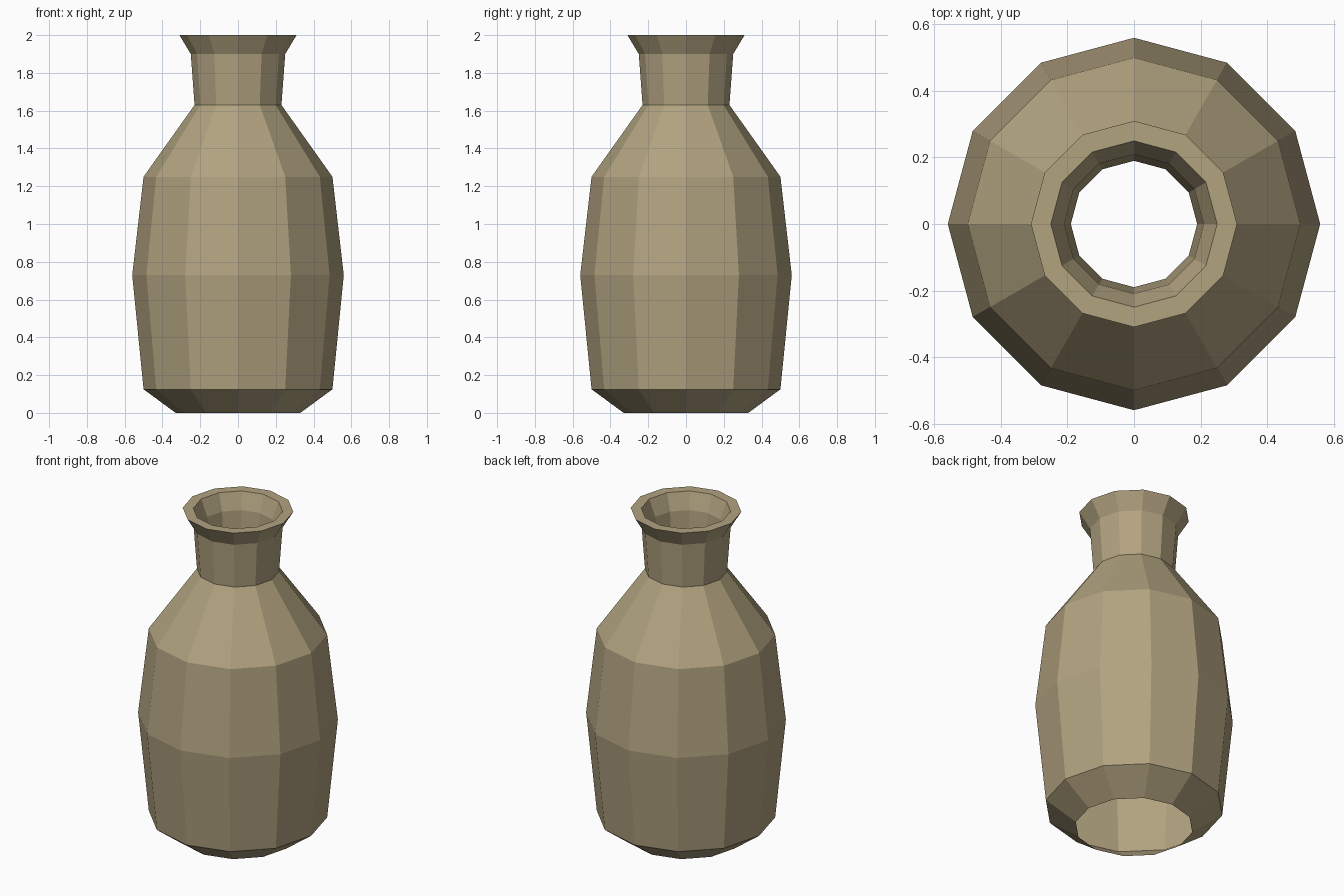
import bpy, bmesh, math

if "Cube" in bpy.data.objects:
    bpy.data.objects.remove(bpy.data.objects["Cube"])

SIDES = 12

# Clay colour
clay = bpy.data.materials.new("tan_clay")
clay.diffuse_color = (0.445, 0.366, 0.216, 1)
clay.use_nodes = True
clay.node_tree.nodes["Principled BSDF"].inputs["Base Color"].default_value = clay.diffuse_color

# Profile (radius, height): open foot, belly, shoulder, neck, flared lip, inner neck
profile = [
    (0.33, 0.0), (0.50, 0.125), (0.56, 0.73), (0.50, 1.25),
    (0.23, 1.63), (0.25, 1.90), (0.31, 2.0),
    (0.25, 2.0), (0.21, 1.90), (0.19, 1.63),
]


def lathe(name, points, material):
    bm = bmesh.new()
    rings = []
    for r, z in points:
        rings.append([bm.verts.new((r * math.cos(2 * math.pi * i / SIDES),
                                    r * math.sin(2 * math.pi * i / SIDES), z))
                      for i in range(SIDES)])
    for low, high in zip(rings, rings[1:]):
        for i in range(SIDES):
            j = (i + 1) % SIDES
            bm.faces.new((low[i], low[j], high[j], high[i]))
    mesh = bpy.data.meshes.new(name)
    bm.to_mesh(mesh)
    bm.free()
    mesh.materials.append(material)
    obj = bpy.data.objects.new(name, mesh)
    bpy.context.collection.objects.link(obj)
    return obj


# Vase, flat shaded
lathe("vase", profile, clay)
